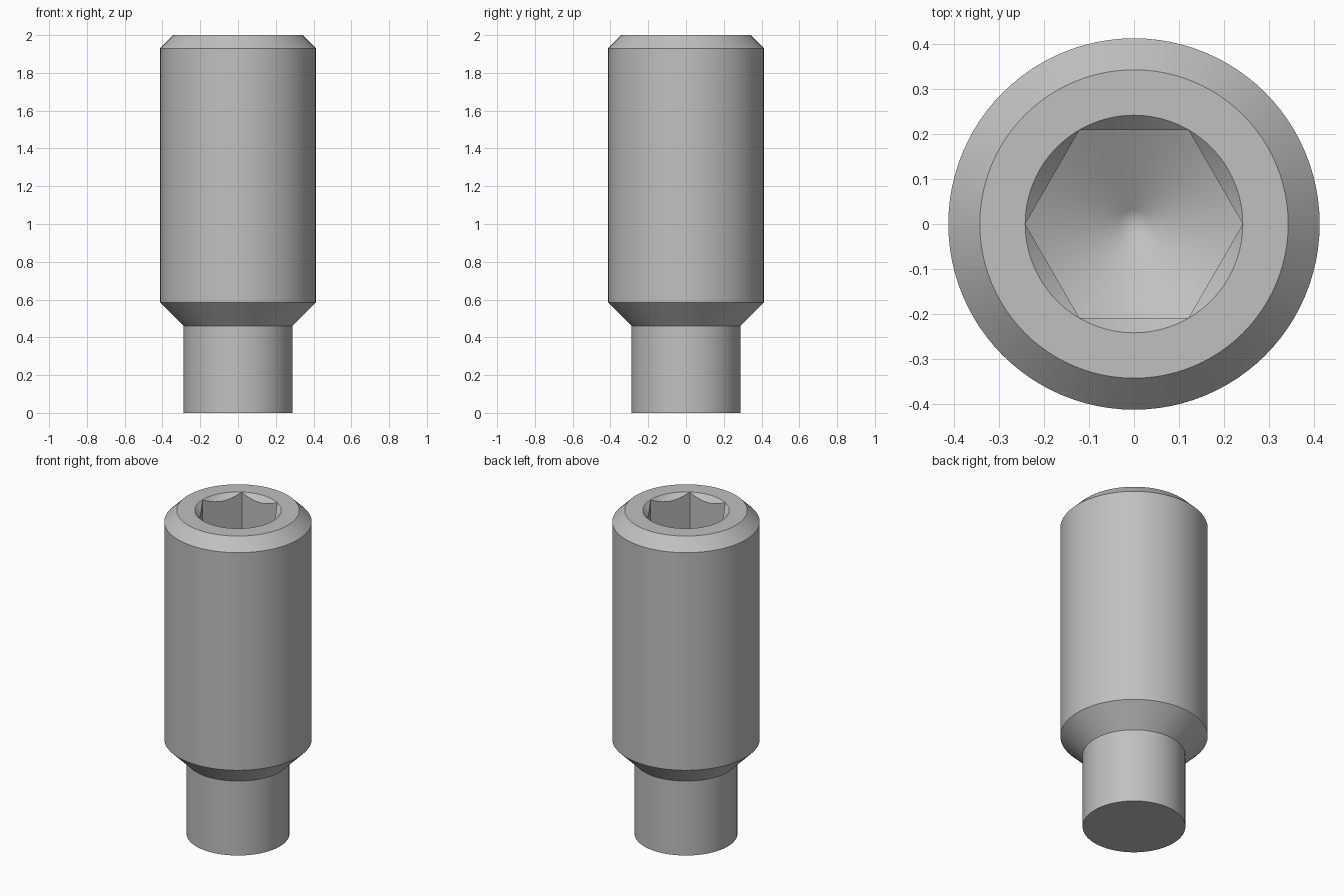
import bpy, bmesh, math

default_cube = bpy.data.objects.get("Cube")
if default_cube:
    bpy.data.objects.remove(default_cube, do_unlink=True)

STEPS = 96              # divisible by six, so socket corners land on vertices
SOCKET_R = 0.242        # centre to hexagon corner
SOCKET_DEPTH = 0.5      # depth of the corners of the hexagon
DRILL_SLOPE = math.tan(math.radians(30))

steel = bpy.data.materials.new("grey steel")
steel.use_nodes = True
colour = (0.53, 0.53, 0.53, 1)
steel.diffuse_color = colour
for node in steel.node_tree.nodes:
    if node.type == 'BSDF_PRINCIPLED':
        node.inputs["Base Color"].default_value = colour

bm = bmesh.new()


def ring(shape):
    """Ring of vertices; shape(angle) gives radius and height."""
    verts = []
    for i in range(STEPS):
        a = 2 * math.pi * i / STEPS
        r, z = shape(a)
        verts.append(bm.verts.new((r * math.cos(a), r * math.sin(a), z)))
    return verts


def circle(r, z):
    return ring(lambda a: (r, z))


def hexagon(a):
    """Distance from the centre to the hexagon wall at an angle."""
    sixth = math.pi / 3
    return SOCKET_R * math.cos(sixth / 2) / math.cos(a % sixth - sixth / 2)


def socket_rim(a):
    r = hexagon(a)
    return r, 2 - (SOCKET_R - r)


def socket_foot(a):
    r = hexagon(a)
    return r, 2 - SOCKET_DEPTH - (SOCKET_R - r) * DRILL_SLOPE


# Outer shell, from the dog point up to the top face
rings = [circle(r, z) for r, z in (
    (0.288, 0), (0.288, 0.46), (0.413, 0.585), (0.413, 1.93),
    (0.343, 2), (SOCKET_R, 2))]

# Countersunk hexagonal socket and its drilled conical floor
rings += [ring(socket_rim), ring(socket_foot)]
tip_r = 0.033
rings.append(circle(tip_r, 2 - SOCKET_DEPTH - (SOCKET_R - tip_r) * DRILL_SLOPE))

for low, high in zip(rings, rings[1:]):
    for i in range(STEPS):
        j = (i + 1) % STEPS
        bm.faces.new((low[i], low[j], high[j], high[i]))

# Flat underside and the tip of the drilled cone
bm.faces.new(rings[0][::-1])
tip = bm.verts.new((0, 0, 2 - SOCKET_DEPTH - SOCKET_R * DRILL_SLOPE))
for i in range(STEPS):
    bm.faces.new((rings[-1][i], rings[-1][(i + 1) % STEPS], tip))

bmesh.ops.remove_doubles(bm, verts=bm.verts, dist=1e-5)
bmesh.ops.recalc_face_normals(bm, faces=bm.faces)

mesh = bpy.data.meshes.new("set_screw")
bm.to_mesh(mesh)
bm.free()
mesh.materials.append(steel)
screw = bpy.data.objects.new("set_screw", mesh)
bpy.context.collection.objects.link(screw)

bpy.ops.object.select_all(action='DESELECT')
screw.select_set(True)
bpy.context.view_layer.objects.active = screw
bpy.ops.object.shade_smooth_by_angle(angle=math.radians(25))
